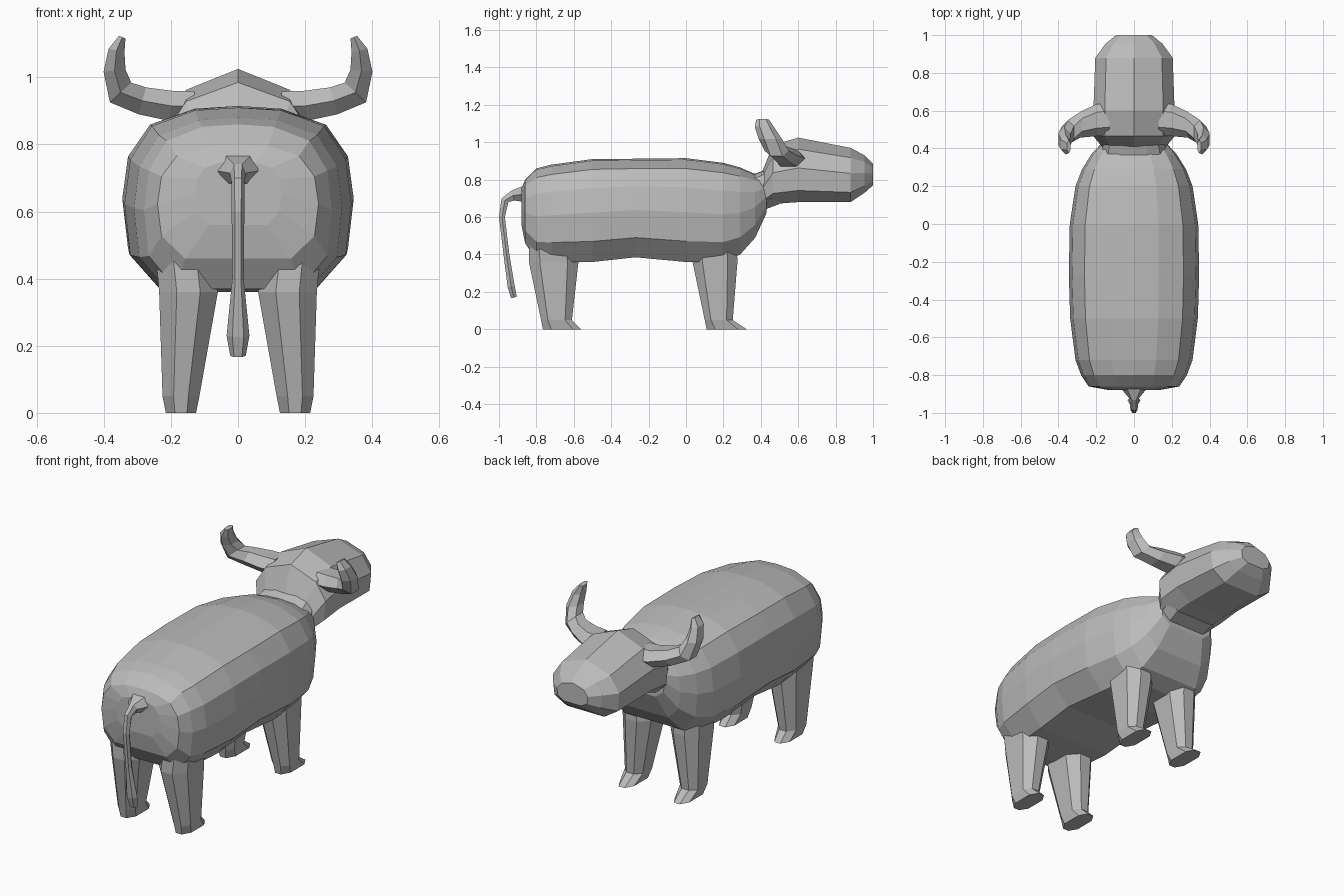
import bpy, bmesh
from mathutils import Vector

cube = bpy.data.objects.get("Cube")
if cube:
    bpy.data.objects.remove(cube)

grey = bpy.data.materials.new("hide grey")
grey.use_nodes = True
COLOUR = (0.5, 0.5, 0.5, 1)
grey.diffuse_color = COLOUR
grey.node_tree.nodes["Principled BSDF"].inputs["Base Color"].default_value = COLOUR


def loft(name, rings):
    """Flat-shaded skin through equal-length rings, capped at both ends."""
    bm = bmesh.new()
    loops = [[bm.verts.new(p) for p in ring] for ring in rings]
    n = len(loops[0])
    for a, b in zip(loops, loops[1:]):
        for i in range(n):
            j = (i + 1) % n
            bm.faces.new((a[i], a[j], b[j], b[i]))
    bm.faces.new(loops[0])
    bm.faces.new(loops[-1])
    bmesh.ops.recalc_face_normals(bm, faces=bm.faces)
    mesh = bpy.data.meshes.new(name)
    bm.to_mesh(mesh)
    bm.free()
    mesh.materials.append(grey)
    obj = bpy.data.objects.new(name, mesh)
    bpy.context.collection.objects.link(obj)
    return obj


def section_rings(half, stations):
    """Mirror a half section (x, height 0..1) and fit it at each station."""
    full = half + [(-x, h) for x, h in reversed(half) if x > 0]
    return [[(x * w, y, lo + (hi - lo) * h) for x, h in full]
            for y, w, lo, hi in stations]


def tube_rings(path, sides=6):
    """Rings around (point, side radius, other radius, side axis)."""
    from math import cos, sin, tau
    pts = [Vector(s[0]) for s in path]
    rings = []
    for i, (_, ra, rb, axis) in enumerate(path):
        t = pts[min(i + 1, len(pts) - 1)] - pts[max(i - 1, 0)]
        a = Vector(axis)
        b = t.cross(a).normalized()
        rings.append([pts[i] + a * ra * cos(tau * k / sides)
                      + b * rb * sin(tau * k / sides) for k in range(sides)])
    return rings


# Barrel body: y, half width, bottom, top
body_half = [(0, 1), (.38, .985), (.76, .9), (.95, .72), (1, .48),
             (.95, .2), (.66, 0), (0, 0)]
loft("body", section_rings(body_half, [
    (-.88, .13, .56, .75), (-.86, .24, .46, .80), (-.80, .28, .37, .86),
    (-.72, .31, .36, .88), (-.50, .338, .36, .91), (-.27, .345, .385, .912),
    (0, .34, .36, .915), (.20, .31, .36, .89), (.29, .275, .40, .865),
    (.37, .225, .49, .83), (.43, .17, .62, .81)]))

# Neck and head
head_half = [(0, 1), (.72, .82), (1, .53), (.95, .18), (.55, 0), (0, 0)]
loft("neck", section_rings(body_half, [
    (.33, .19, .53, .82), (.42, .17, .64, .85), (.50, .18, .67, .90)]))
loft("head", section_rings(head_half, [
    (.41, .17, .65, .85), (.465, .215, .67, .985), (.60, .215, .68, 1.025),
    (.88, .205, .68, .97), (.955, .15, .73, .93), (1.0, .095, .77, .885)]))

# Curved, flattened horns
Y = (0, 1, 0)
for side, label in ((1, "left"), (-1, "right")):
    path = [((.13, .555, .915), .085, .05), ((.20, .55, .915), .085, .052),
            ((.285, .525, .93), .068, .048), ((.35, .485, .955), .065, .05),
            ((.368, .45, 1.02), .062, .038), ((.362, .42, 1.08), .052, .028),
            ((.345, .41, 1.12), .035, .012)]
    loft(label + "_horn", tube_rings(
        [((side * p[0], p[1], p[2]), ra, rb, Y) for p, ra, rb in path]))


def leg_ring(side, z, x0, x1, y0, y1):
    """Rectangle with cut corners."""
    cx, cy = (x1 - x0) * .3, (y1 - y0) * .22
    pts = [(x0 + cx, y0), (x1 - cx, y0), (x1, y0 + cy), (x1, y1 - cy),
           (x1 - cx, y1), (x0 + cx, y1), (x0, y1 - cy), (x0, y0 + cy)]
    return [(side * x, y, z) for x, y in pts]


# Tapered legs with a toe flaring forward: z, inner x, outer x, back y, front y
rear = [(0, .125, .215, -.765, -.56), (.05, .115, .225, -.775, -.61),
        (.36, .06, .235, -.84, -.575), (.52, .08, .25, -.835, -.60)]
fore = [(0, .125, .215, .11, .325), (.05, .115, .225, .10, .25),
        (.36, .06, .235, .035, .275), (.50, .08, .24, .05, .27)]
for side, label in ((1, "left"), (-1, "right")):
    loft("rear_" + label + "_leg", [leg_ring(side, *s) for s in rear])
    loft("front_" + label + "_leg", [leg_ring(side, *s) for s in fore])

# Tail with a broad root and a tufted end
X = (1, 0, 0)
tail = [((0, -.85, .725), .085, .055), ((0, -.925, .715), .024, .032),
        ((0, -.968, .69), .02, .024), ((0, -.984, .60), .019, .018),
        ((0, -.96, .40), .017, .018), ((0, -.935, .23), .034, .022),
        ((0, -.92, .17), .023, .018)]
loft("tail", tube_rings([(p, ra, rb, X) for p, ra, rb in tail]))
